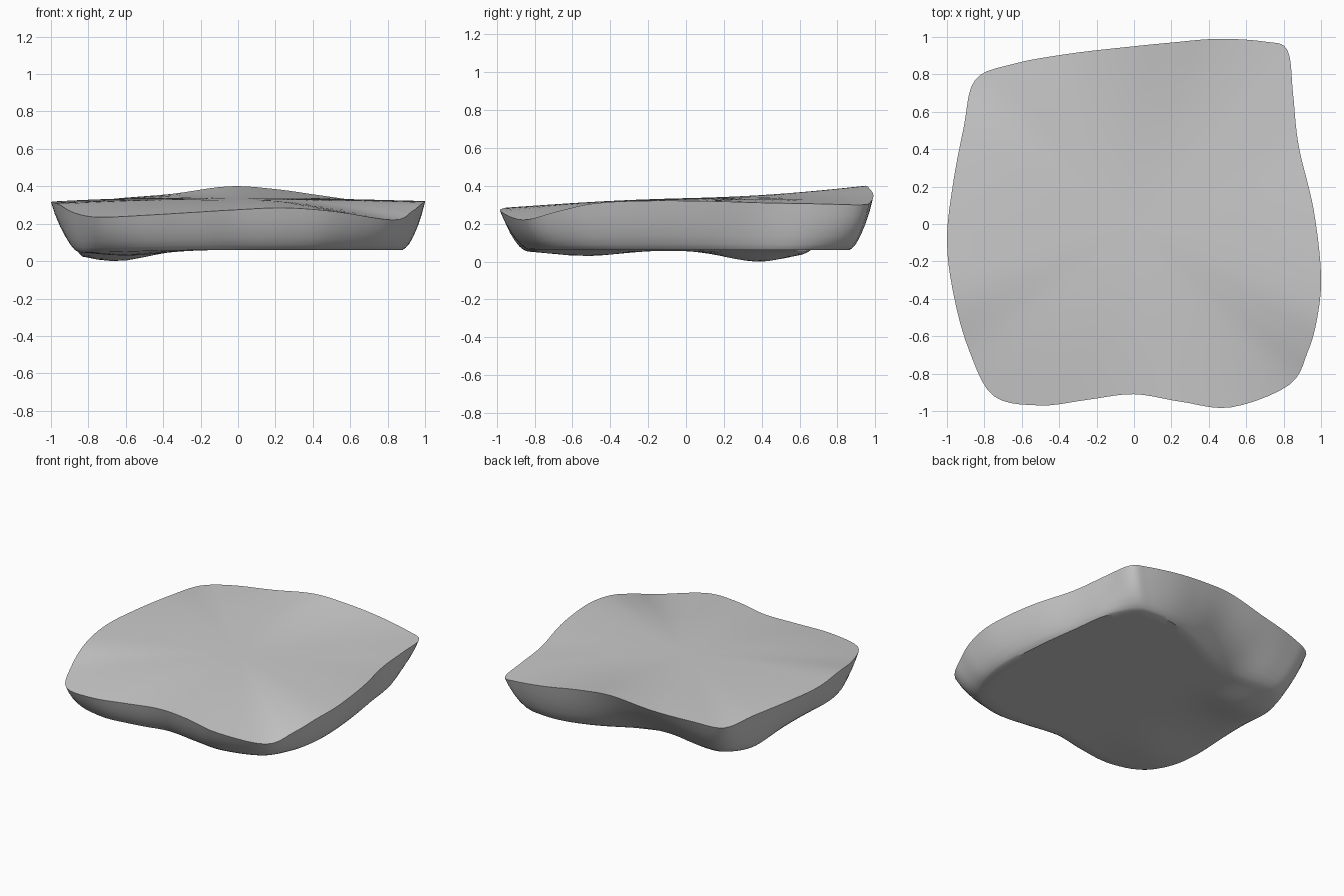
import bpy, bmesh, math
from mathutils import Vector

if "Cube" in bpy.data.objects:
    bpy.data.objects.remove(bpy.data.objects["Cube"])

# Rim (x, y, z) paired with bottom edge (x, y), counter-clockwise from front left
OUTLINE = [
    (-.75, -.92, .235, -.70, -.76), (-.50, -.97, .245, -.48, -.84),
    (-.25, -.94, .26, -.22, -.82), (0, -.91, .275, 0, -.78),
    (.25, -.95, .285, .25, -.81), (.52, -.98, .265, .45, -.82),
    (.83, -.86, .22, .70, -.74), (.93, -.68, .265, .82, -.58),
    (.98, -.50, .305, .87, -.40), (1.0, -.27, .32, .88, -.20),
    (.96, .08, .32, .86, .08), (.88, .42, .31, .82, .38),
    (.85, .70, .305, .78, .64), (.82, .93, .30, .67, .82),
    (.70, .975, .315, .55, .86), (.45, .99, .35, .38, .85),
    (.20, .97, .385, .16, .78), (-.05, .945, .40, -.12, .64),
    (-.35, .91, .36, -.33, .57), (-.65, .855, .335, -.56, .61),
    (-.85, .77, .31, -.72, .59), (-.91, .52, .32, -.82, .42),
    (-.97, .20, .32, -.84, .15), (-1.0, -.10, .315, -.85, -.10),
    (-.96, -.40, .305, -.86, -.40), (-.88, -.68, .26, -.81, -.62),
]
STEPS = 5


def smooth_loop(points):
    """Closed Catmull-Rom curve through the points."""
    result, n = [], len(points)
    for i in range(n):
        a, b, c, d = (Vector(points[(i + k) % n]) for k in (-1, 0, 1, 2))
        for s in range(STEPS):
            t = s / STEPS
            result.append(0.5 * (2 * b + (c - a) * t + (2 * a - 5 * b + 4 * c - d) * t * t
                                 + (3 * b - a - 3 * c + d) * t ** 3))
    return result


def bump(x, y, cx, cy, r):
    return math.exp(-((x - cx) ** 2 + (y - cy) ** 2) / r ** 2)


def bottom_z(x, y):
    return .06 - .06 * bump(x, y, -.66, .38, .24) - .03 * bump(x, y, -.6, -.53, .26)


rim = smooth_loop([p[:3] for p in OUTLINE])
base = [Vector((p.x, p.y, bottom_z(p.x, p.y)))
        for p in smooth_loop([(q[3], q[4], 0) for q in OUTLINE])]
rings = []

# Top: rings from the middle out to the rim, blending into a gentle slope
for i in range(1, 13):
    k = i / 12
    w = k ** 2.5
    rings.append([Vector((p.x * k, p.y * k, p.z * w + (.335 + .025 * p.y * k) * (1 - w)))
                  for p in rim])

# Sides: rounded flare from rim to bottom edge
for side, drop in ((.14, .25), (.32, .5), (.5, .7), (.7, .87), (.87, .96), (1, 1)):
    rings.append([Vector((r.x + (b.x - r.x) * side, r.y + (b.y - r.y) * side,
                          r.z + (b.z - r.z) * drop)) for r, b in zip(rim, base)])

# Bottom: rings from the edge in to the middle
for i in range(11, 0, -1):
    k = i / 12
    rings.append([Vector((p.x * k, p.y * k, bottom_z(p.x * k, p.y * k))) for p in base])

bm = bmesh.new()
loops = [[bm.verts.new(p) for p in ring] for ring in rings]
n = len(rim)
for upper, lower in zip(loops, loops[1:]):
    for i in range(n):
        j = (i + 1) % n
        bm.faces.new((upper[i], lower[i], lower[j], upper[j]))
for loop, z in ((loops[0], .335), (loops[-1], bottom_z(0, 0))):
    centre = bm.verts.new((0, 0, z))
    for i in range(n):
        bm.faces.new((centre, loop[i], loop[(i + 1) % n]))
bmesh.ops.recalc_face_normals(bm, faces=bm.faces)

mesh = bpy.data.meshes.new("cushion_slab")
bm.to_mesh(mesh)
bm.free()
slab = bpy.data.objects.new("cushion_slab", mesh)
bpy.context.collection.objects.link(slab)
bpy.context.view_layer.objects.active = slab
slab.select_set(True)
bpy.ops.object.shade_smooth_by_angle(angle=math.radians(35))
